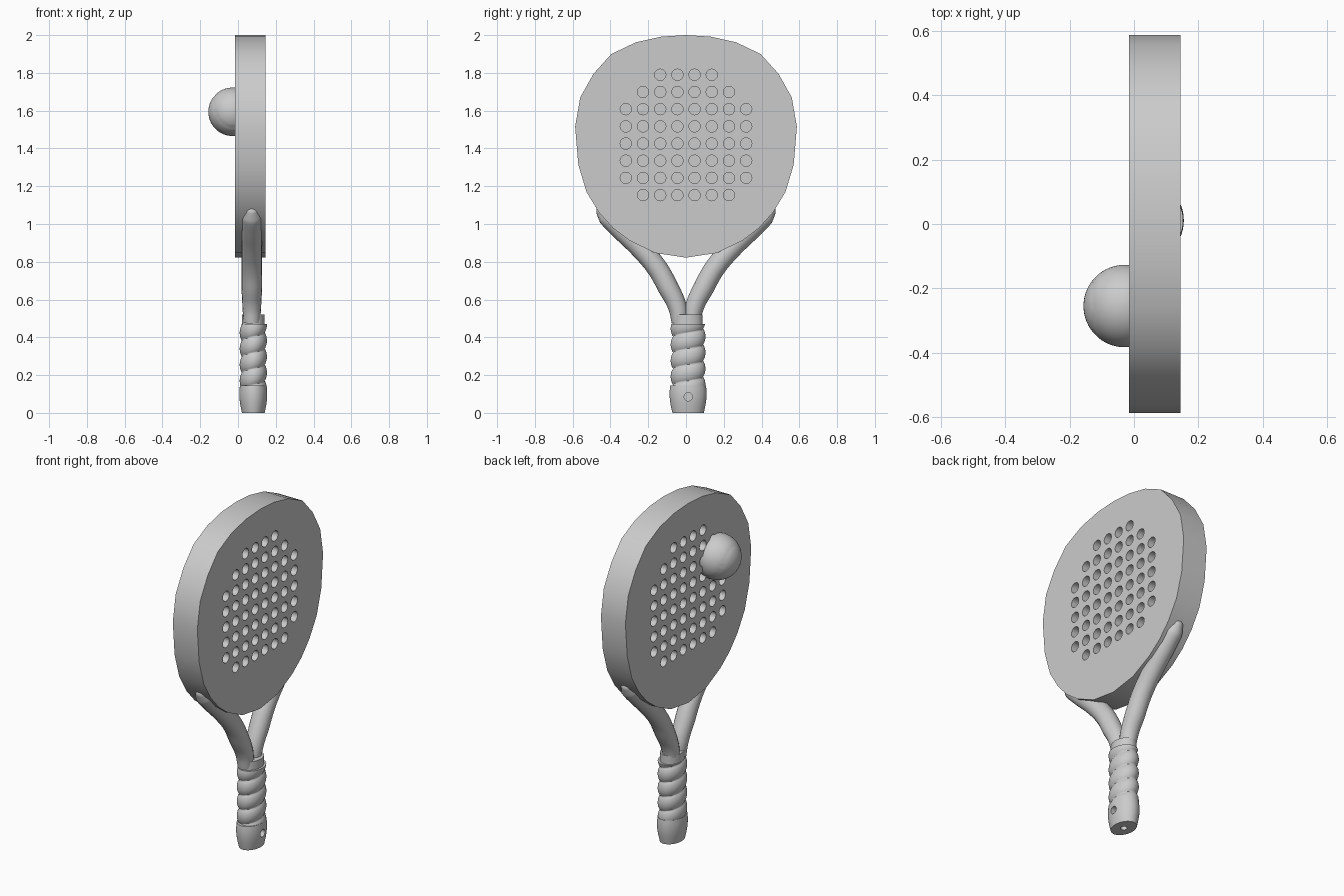
import bpy, bmesh, math
from mathutils import Matrix, Vector

cube = bpy.data.objects.get("Cube")
if cube:
    bpy.data.objects.remove(cube)

grey = bpy.data.materials.new("plain_grey")
grey.use_nodes = True
grey.diffuse_color = (0.6, 0.6, 0.6, 1)
grey.node_tree.nodes["Principled BSDF"].inputs["Base Color"].default_value = (0.6, 0.6, 0.6, 1)


def select(obj):
    bpy.ops.object.select_all(action='DESELECT')
    obj.select_set(True)
    bpy.context.view_layer.objects.active = obj


def add(name, data):
    obj = bpy.data.objects.new(name, data)
    bpy.context.collection.objects.link(obj)
    data.materials.append(grey)
    return obj


def from_bmesh(name, bm):
    bmesh.ops.recalc_face_normals(bm, faces=bm.faces)
    mesh = bpy.data.meshes.new(name)
    bm.to_mesh(mesh)
    bm.free()
    return add(name, mesh)


def smooth(obj, degrees=35):
    select(obj)
    bpy.ops.object.shade_smooth_by_angle(angle=math.radians(degrees))


def drill(bm, centre, axis, radius, length, sides=24):
    turn = Vector((0, 0, 1)).rotation_difference(Vector(axis)).to_matrix().to_4x4()
    bmesh.ops.create_cone(bm, cap_ends=True, segments=sides, radius1=radius, radius2=radius,
                          depth=length, matrix=Matrix.Translation(centre) @ turn)


def cut(obj, bm):
    cutter = from_bmesh("cutter", bm)
    cutter.hide_render = True
    mod = obj.modifiers.new("holes", 'BOOLEAN')
    mod.operation = 'DIFFERENCE'
    mod.solver = 'EXACT'
    mod.object = cutter
    select(obj)
    bpy.ops.object.modifier_apply(modifier=mod.name)
    bpy.data.objects.remove(cutter)


# Head: half outline (y, z), mirrored and extruded through its thickness
X0, X1 = -0.015, 0.145
half = [(0, 2), (0.13, 1.992), (0.265, 1.962), (0.395, 1.9), (0.49, 1.795), (0.56, 1.67),
        (0.587, 1.515), (0.57, 1.314), (0.527, 1.17), (0.46, 1.06), (0.385, 0.977),
        (0.3, 0.913), (0.165, 0.847), (0, 0.822)]
outline = half + [(-y, z) for y, z in half[-2:0:-1]]
bm = bmesh.new()
face = bm.faces.new([bm.verts.new((X0, y, z)) for y, z in outline])
geom = bmesh.ops.extrude_face_region(bm, geom=[face])["geom"]
bmesh.ops.translate(bm, vec=(X1 - X0, 0, 0),
                    verts=[g for g in geom if isinstance(g, bmesh.types.BMVert)])
head = from_bmesh("head", bm)

# Blind holes on both faces of the head
PITCH = 0.091
bm = bmesh.new()
for row, count in enumerate([4, 6, 8, 8, 8, 8, 8, 6]):
    for i in range(count):
        y = (i - (count - 1) / 2) * PITCH
        for x in (X0, X1):
            drill(bm, (x, y, 1.79 - row * PITCH), (1, 0, 0), 0.03, 0.1, 20)
cut(head, bm)
smooth(head, 30)

# Fork arms: tapered tubes from the handle to the sides of the head
path = [(0.032, 0.48, 0.8), (0.045, 0.56, 0.9), (0.095, 0.665, 1), (0.155, 0.77, 1),
        (0.24, 0.87, 1), (0.34, 0.967, 1), (0.415, 1.04, 0.95),
        (0.448, 1.08, 0.6), (0.46, 1.1, 0.15)]
for side, name in ((1, "back_arm"), (-1, "front_arm")):
    curve = bpy.data.curves.new(name, 'CURVE')
    curve.dimensions = '3D'
    curve.bevel_depth = 0.055
    curve.bevel_resolution = 6
    curve.resolution_u = 6
    curve.use_fill_caps = True
    spline = curve.splines.new('BEZIER')
    spline.bezier_points.add(len(path) - 1)
    for point, (y, z, r) in zip(spline.bezier_points, path):
        point.co = (0.073, side * y, z)
        point.radius = r
        point.handle_left_type = point.handle_right_type = 'AUTO'
    arm = add(name, curve)
    select(arm)
    bpy.ops.object.convert(target='MESH')
    smooth(bpy.context.object, 50)


# Handle parts: stacked oval rings, with an optional spiral bulge
def oval_column(name, z0, z1, rings, size, sides=40):
    bm = bmesh.new()
    loops = []
    for k in range(rings + 1):
        z = z0 + (z1 - z0) * k / rings
        loop = []
        for s in range(sides):
            a = math.tau * s / sides
            rx, ry = size(z, a)
            loop.append(bm.verts.new((0.081 + rx * math.cos(a), 0.011 + ry * math.sin(a), z)))
        loops.append(loop)
    for low, high in zip(loops, loops[1:]):
        for s in range(sides):
            t = (s + 1) % sides
            bm.faces.new((low[s], low[t], high[t], high[s]))
    bm.faces.new(loops[0])
    bm.faces.new(loops[-1])
    return from_bmesh(name, bm)


def wrap_size(z, a):
    bulge = abs(math.sin(math.pi * (z / 0.085 - a / math.tau))) ** 0.6
    return 0.058 + 0.014 * bulge, 0.077 + 0.015 * bulge


def butt_size(z, a):
    swell = math.sin(math.pi * min(max(z / 0.2, 0), 1))
    return 0.06 + 0.014 * swell, 0.083 + 0.015 * swell


smooth(oval_column("grip_wrap", 0.12, 0.47, 70, wrap_size), 60)
smooth(oval_column("handle_collar", 0.4, 0.52, 4, lambda z, a: (0.06, 0.077)), 40)
butt = oval_column("handle_butt", 0, 0.145, 10, butt_size)

# Cord holes in the side and base of the butt
bm = bmesh.new()
drill(bm, (0.15, 0.012, 0.085), (1, 0, 0), 0.022, 0.08)
drill(bm, (0.08, 0.011, 0), (0, 0, 1), 0.018, 0.06)
cut(butt, bm)
smooth(butt, 40)

# Ball with a shallow winding seam, resting in the head
bm = bmesh.new()
bmesh.ops.create_uvsphere(bm, u_segments=64, v_segments=40, radius=1)
for v in bm.verts:
    n = v.co.normalized()
    seam = abs(n.z - 1.1 * (n.x ** 2 - n.y ** 2))
    v.co = n * (0.128 - 0.003 * max(0, 1 - seam / 0.09))
bmesh.ops.transform(bm, matrix=Matrix.Translation((-0.029, -0.255, 1.594)), verts=bm.verts)
smooth(from_bmesh("ball", bm), 60)
